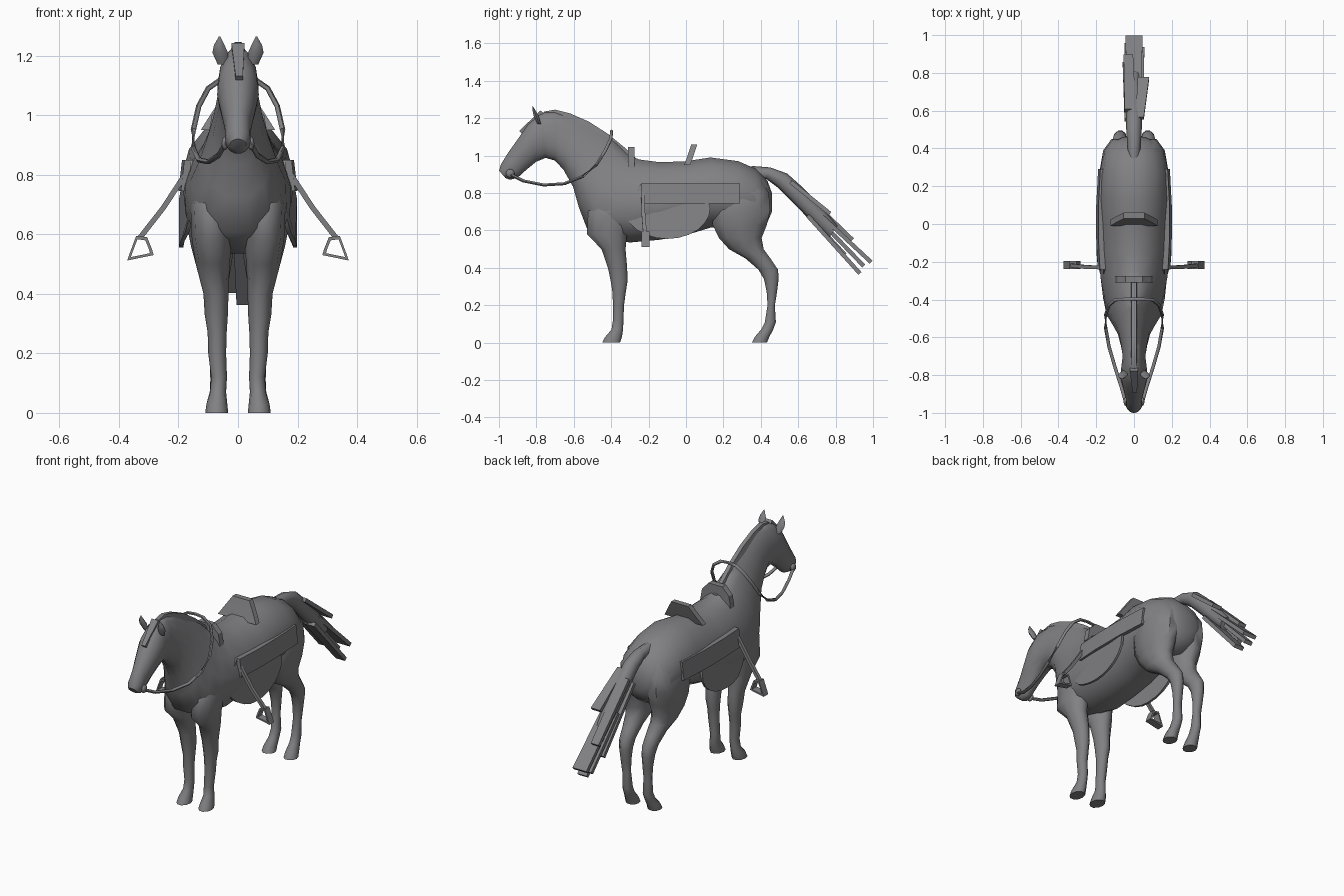
import bpy, bmesh, math
from mathutils import Vector

grey = bpy.data.materials.new("mid_grey")
grey.diffuse_color = (0.22, 0.22, 0.23, 1)
SIDES = (("right", 1), ("left", -1))


def finish(name, bm, angle=50):
    bmesh.ops.recalc_face_normals(bm, faces=bm.faces)
    me = bpy.data.meshes.new(name)
    bm.to_mesh(me)
    bm.free()
    me.materials.append(grey)
    ob = bpy.data.objects.new(name, me)
    bpy.context.collection.objects.link(ob)
    bpy.ops.object.select_all(action='DESELECT')
    ob.select_set(True)
    bpy.context.view_layer.objects.active = ob
    bpy.ops.object.shade_smooth_by_angle(angle=math.radians(angle))
    return ob


def loft(name, rings, angle=50, closed=False):
    """Skin a list of equal-length point rings and cap the ends."""
    bm = bmesh.new()
    vs = [[bm.verts.new(p) for p in r] for r in rings]
    n = len(vs[0])
    pairs = list(zip(vs, vs[1:])) + ([(vs[-1], vs[0])] if closed else [])
    for a, b in pairs:
        for i in range(n):
            j = (i + 1) % n
            bm.faces.new((a[i], a[j], b[j], b[i]))
    if not closed:
        bm.faces.new(vs[0])
        bm.faces.new(vs[-1])
    return finish(name, bm, angle)


def slice_ring(ty, tz, by, bz, w, egg, n=14):
    """Upright egg-shaped ring between a top and a bottom point."""
    top, bot = Vector((0, ty, tz)), Vector((0, by, bz))
    mid, half = (top + bot) / 2, (top - bot) / 2
    ring = []
    for i in range(n):
        a = 2 * math.pi * i / n
        s, c = math.sin(a), math.cos(a)
        ring.append(mid + half * s + Vector((w * c * (1 - egg * s), 0, 0)))
    return ring


def leg(name, rows, sx, n=10):
    rings = []
    for z, y0, y1, x0, x1 in rows:
        rings.append([(sx * ((x0 + x1) / 2 + (x1 - x0) / 2 * math.cos(2 * math.pi * i / n)),
                       (y0 + y1) / 2 + (y1 - y0) / 2 * math.sin(2 * math.pi * i / n), z)
                      for i in range(n)])
    return loft(name, rings)


def tube(name, pts, r, n=6, closed=False):
    pts = [Vector(p) for p in pts]
    rings = []
    m = len(pts)
    for i, p in enumerate(pts):
        if closed:
            d = pts[(i + 1) % m] - pts[i - 1]
        else:
            d = pts[min(i + 1, m - 1)] - pts[max(i - 1, 0)]
        d.normalize()
        up = Vector((0, 1, 0)) if abs(d.y) < 0.8 else Vector((0, 0, 1))
        if closed:
            c = sum(pts, Vector()) / m
            up = p - c
        u = d.cross(up).normalized()
        v = u.cross(d)
        rings.append([p + r * (math.cos(2 * math.pi * k / n) * u + math.sin(2 * math.pi * k / n) * v)
                      for k in range(n)])
    return loft(name, rings, 60, closed)


def strip(name, a, b, wa, wb, t):
    """Flat lock of hair between two points, wide along x."""
    a, b = Vector(a), Vector(b)
    up = (b - a).cross(Vector((1, 0, 0))).normalized() * t / 2
    return loft(name, [[p + Vector((w, 0, 0)) + up, p - Vector((w, 0, 0)) + up,
                        p - Vector((w, 0, 0)) - up, p + Vector((w, 0, 0)) - up]
                       for p, w in ((a, wa), (b, wb))], 30)


# Body, neck and head as one skin: top y, z, bottom y, z, half width, egg
body = [(.46, .80, .46, .70, .06, 0), (.435, .87, .435, .64, .12, 0), (.37, .935, .37, .59, .165, 0),
        (.28, .975, .24, .61, .182, 0), (.13, .995, .13, .61, .187, .05), (0, .975, 0, .57, .187, .1),
        (-.14, .97, -.14, .545, .185, .12), (-.25, .985, -.30, .53, .178, .2),
        (-.31, 1.01, -.43, .55, .16, .3), (-.37, 1.07, -.53, .60, .135, .4),
        (-.44, 1.115, -.575, .72, .105, .4), (-.53, 1.165, -.605, .83, .082, .35),
        (-.62, 1.215, -.655, .92, .068, .3), (-.70, 1.24, -.70, .97, .06, .2),
        (-.78, 1.23, -.75, .985, .068, .05), (-.845, 1.17, -.80, .965, .07, -.05),
        (-.90, 1.09, -.85, .925, .056, -.1), (-.95, 1.02, -.90, .88, .043, -.05),
        (-.99, .955, -.94, .87, .042, 0), (-1, .92, -.965, .88, .028, 0)]
loft("body_neck_head", [slice_ring(*r) for r in body])

# Legs: z, y range, x range
front = [(0, -.45, -.35, .033, .11), (.03, -.435, -.34, .036, .106), (.07, -.40, -.335, .04, .094),
         (.12, -.392, -.333, .037, .09), (.2, -.392, -.33, .04, .1), (.27, -.395, -.32, .038, .102),
         (.33, -.405, -.31, .034, .112), (.4, -.42, -.312, .032, .116), (.5, -.455, -.32, .028, .142),
         (.58, -.535, -.31, .02, .155), (.7, -.53, -.28, .02, .16), (.82, -.46, -.28, .03, .13)]
hind = [(0, .35, .435, .033, .11), (.03, .365, .447, .036, .106), (.07, .40, .468, .04, .095),
        (.11, .42, .482, .04, .093), (.2, .435, .476, .044, .095), (.27, .43, .488, .043, .1),
        (.34, .415, .497, .038, .108), (.39, .385, .495, .036, .114), (.45, .315, .455, .03, .125),
        (.5, .225, .42, .022, .142), (.56, .17, .41, .012, .158), (.63, .135, .44, .005, .172),
        (.71, .125, .458, .004, .18), (.8, .16, .45, .01, .17), (.88, .22, .4, .03, .12)]
for side, sx in SIDES:
    leg(f"front_leg_{side}", front, sx)
    leg(f"hind_leg_{side}", hind, sx)

    # Ears: leaf-shaped cones
    loft(f"ear_{side}", [[(sx * (.06 + dx + w * math.cos(a)), y + .6 * w * math.sin(a), z)
                          for a in [k * math.pi / 3 for k in range(6)]]
                         for z, w, dx, y in ((1.17, .018, -.01, -.785), (1.21, .026, 0, -.8),
                                             (1.235, .018, .003, -.81), (1.265, .002, .002, -.82))])

    # Bit ring at the corner of the mouth
    bm = bmesh.new()
    bmesh.ops.create_uvsphere(bm, u_segments=10, v_segments=6, radius=.023)
    for v in bm.verts:
        v.co = Vector((v.co.x * .5 + sx * .044, v.co.y - .94, v.co.z + .905))
    finish(f"bit_{side}", bm)

    # Rounded saddle flap hanging off the flank
    edge = [(-.1 + .23 * math.cos(math.pi * k / 12), .72 - .165 * math.sin(math.pi * k / 12))
            for k in range(13)]
    outline = [(-.24, .85)] + edge[::-1] + [(.09, .85)]
    loft(f"saddle_flap_{side}",
         [[(sx * ((.198 if z < .73 else .198 - .2 * (z - .73)) - o - .3 * max(0, -.2 - y)), y, z)
           for y, z in outline] for o in (0, .014)], 30)

    # Long side panel over the flap
    loft(f"saddle_panel_{side}",
         [[(sx * x, y, z) for x, z in ((.188 + b, .85), (.2 + b, .745), (.165, .745), (.155, .85))]
          for y, b in ((-.24, -.008), (-.08, 0), (.1, 0), (.29, -.01))], 30)

    # Stirrup strap and iron
    loft(f"stirrup_strap_{side}",
         [[(sx * (x + dx), y + dy, z + dz) for dx, dy, dz in
           ((.008, -.01, .004), (.008, .01, .004), (-.008, .01, -.004), (-.008, -.01, -.004))]
          for x, y, z in ((.165, -.23, .82), (.25, -.228, .69), (.328, -.22, .59))], 30)
    iron = [(.305, .59), (.342, .595), (.366, .53), (.372, .512), (.283, .53), (.289, .55)]
    c = Vector((.328, .553))
    inner = [c + (Vector(p) - c) * .72 for p in iron]
    loft(f"stirrup_{side}",
         [[(sx * o[0], -.238, o[1]), (sx * o[0], -.195, o[1]),
           (sx * i[0], -.195, i[1]), (sx * i[0], -.238, i[1])] for o, i in zip(iron, inner)],
         30, closed=True)

# Reins: one loop from the bit round over the neck
half = [(.045, -.94, .9), (.065, -.87, .865), (.1, -.76, .843), (.132, -.65, .85), (.15, -.55, .89),
        (.15, -.48, .95), (.132, -.43, 1.03), (.1, -.402, 1.09), (.05, -.398, 1.125)]
tube("reins", half + [(0, -.398, 1.13)] + [(-x, y, z) for x, y, z in half[::-1]], .009)

# Saddle front and back rises
loft("saddle_pommel", [[(s * w, y, z) for s, y in ((1, -.275), (1, -.31), (-1, -.31), (-1, -.275))]
                       for w, z in ((.1, .93), (.088, 1.0), (.045, 1.045))], 30)
loft("saddle_cantle", [[(s * w, y + d, z) for s, d in ((1, 0), (1, .032), (-1, .032), (-1, 0))]
                       for w, y, z in ((.125, -.01, .95), (.1, .005, .99), (.055, .028, 1.06))], 30)

# Mane ridge and forelock
mane = [(-.76, 1.235), (-.7, 1.246), (-.62, 1.226), (-.52, 1.182), (-.42, 1.118), (-.33, 1.045), (-.27, .99)]
loft("mane", [[(-.022, y, z - .05), (-.012, y, z), (.012, y, z), (.034, y - .02, z - .09)]
              for y, z in mane], 40)
strip("forelock", (0, -.77, 1.235), (.004, -.885, 1.125), .022, .012, .02)

# Tail: rounded dock, then flat overlapping locks
dock = [(.35, .945, .36, .87, .03, 0), (.45, .937, .43, .875, .037, 0), (.54, .905, .49, .83, .042, 0),
        (.63, .825, .575, .745, .044, 0), (.74, .71, .69, .63, .042, 0), (.81, .625, .765, .56, .035, 0)]
loft("tail_dock", [slice_ring(*r, n=8) for r in dock])
locks = [((-.02, .6, .83), (-.03, .89, .55), .03, .025), ((.03, .56, .86), (.05, .77, .69), .022, .03),
         ((.0, .7, .70), (.0, .99, .43), .04, .045), ((-.02, .7, .67), (-.025, .95, .41), .03, .025),
         ((.015, .65, .68), (.025, .93, .37), .035, .03), ((-.03, .55, .79), (-.045, .85, .47), .02, .015)]
for k, (a, b, wa, wb) in enumerate(locks):
    strip(f"tail_lock_{k + 1}", a, b, wa, wb, .022)
